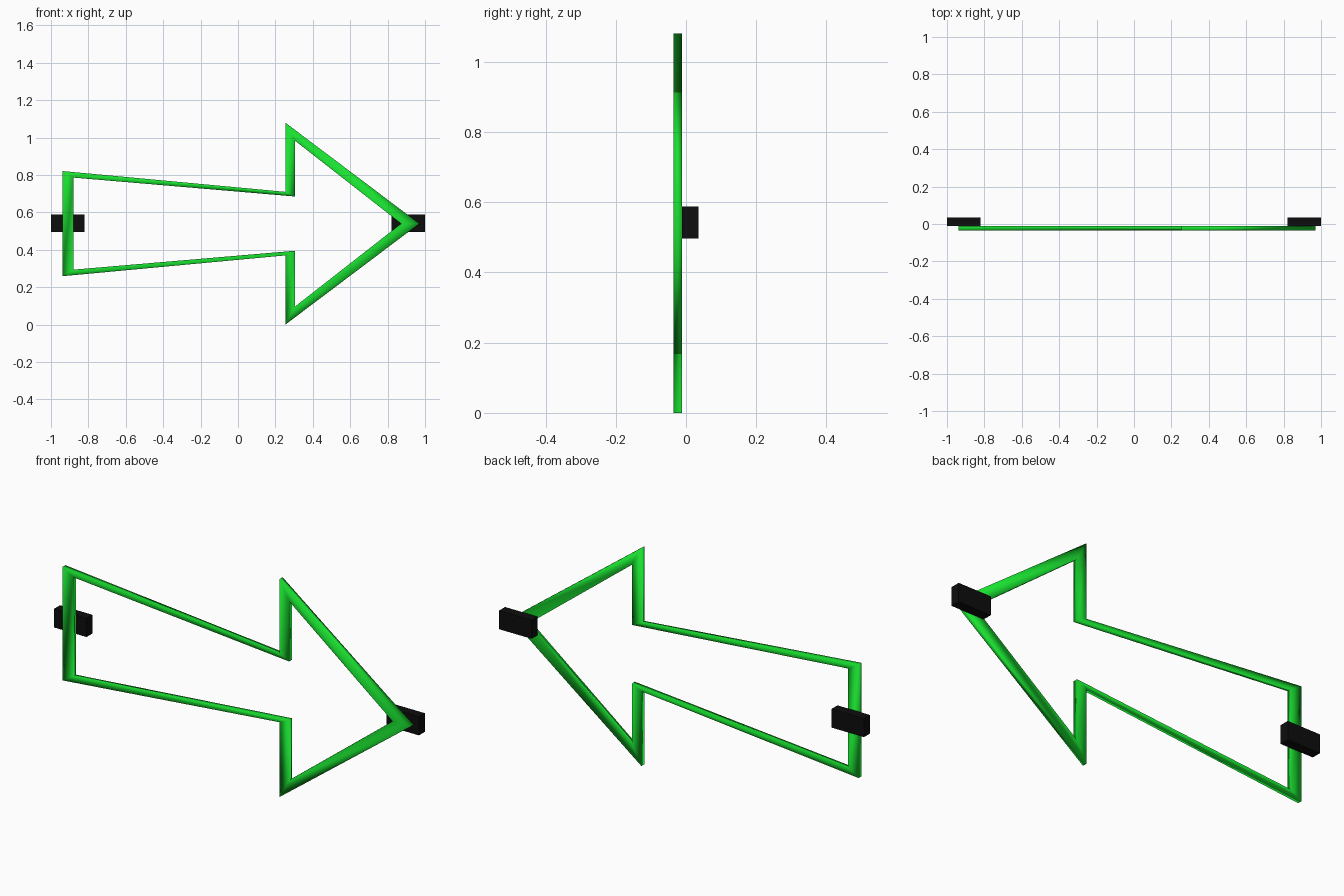
import bpy, bmesh
from mathutils import Matrix, Vector

if "Cube" in bpy.data.objects:
    bpy.data.objects.remove(bpy.data.objects["Cube"])

ZC = 0.54  # height of the arrow's centre line


def material(name, color):
    m = bpy.data.materials.new(name)
    m.diffuse_color = color
    m.use_nodes = True
    m.node_tree.nodes["Principled BSDF"].inputs["Base Color"].default_value = m.diffuse_color
    return m


green = material("green", (0.01, 0.75, 0.03, 1))
black = material("black", (0.004, 0.004, 0.004, 1))


def make_object(name, bm, mat, smooth):
    bmesh.ops.recalc_face_normals(bm, faces=bm.faces)
    for f in bm.faces:
        f.smooth = smooth
    me = bpy.data.meshes.new(name)
    bm.to_mesh(me)
    bm.free()
    me.materials.append(mat)
    ob = bpy.data.objects.new(name, me)
    bpy.context.collection.objects.link(ob)
    return ob


def mirrored(half):
    # half outline from tail over the top to the tip, mirrored below
    return half + [(x, -z) for x, z in reversed(half[:-1])]


# arrow frame: mitred strip of rectangular section
outer = mirrored([(-0.938, 0.281), (0.253, 0.170), (0.253, 0.54), (0.97, 0)])
inner = mirrored([(-0.88, 0.246), (0.305, 0.145), (0.305, 0.443), (0.872, 0)])
Y_FRONT, Y_BACK = -0.035, -0.012

bm = bmesh.new()
rings = []
for o, i in zip(outer, inner):
    section = [(o, Y_FRONT), (i, Y_FRONT), (i, Y_BACK), (o, Y_BACK)]
    rings.append([bm.verts.new((p[0], y, p[1] + ZC)) for p, y in section])
n = len(rings)
for k in range(n):
    a, b = rings[k], rings[(k + 1) % n]
    for j in range(4):
        bm.faces.new((a[j], b[j], b[(j + 1) % 4], a[(j + 1) % 4]))
make_object("arrow_frame", bm, green, True)

# mounting blocks behind tail and tip
for name, x in (("tail_mount", -0.911), ("tip_mount", 0.911)):
    bm = bmesh.new()
    bmesh.ops.create_cube(bm, size=1, matrix=Matrix.LocRotScale(
        Vector((x, 0.0115, ZC + 0.002)), None, Vector((0.178, 0.047, 0.092))))
    make_object(name, bm, black, False)
